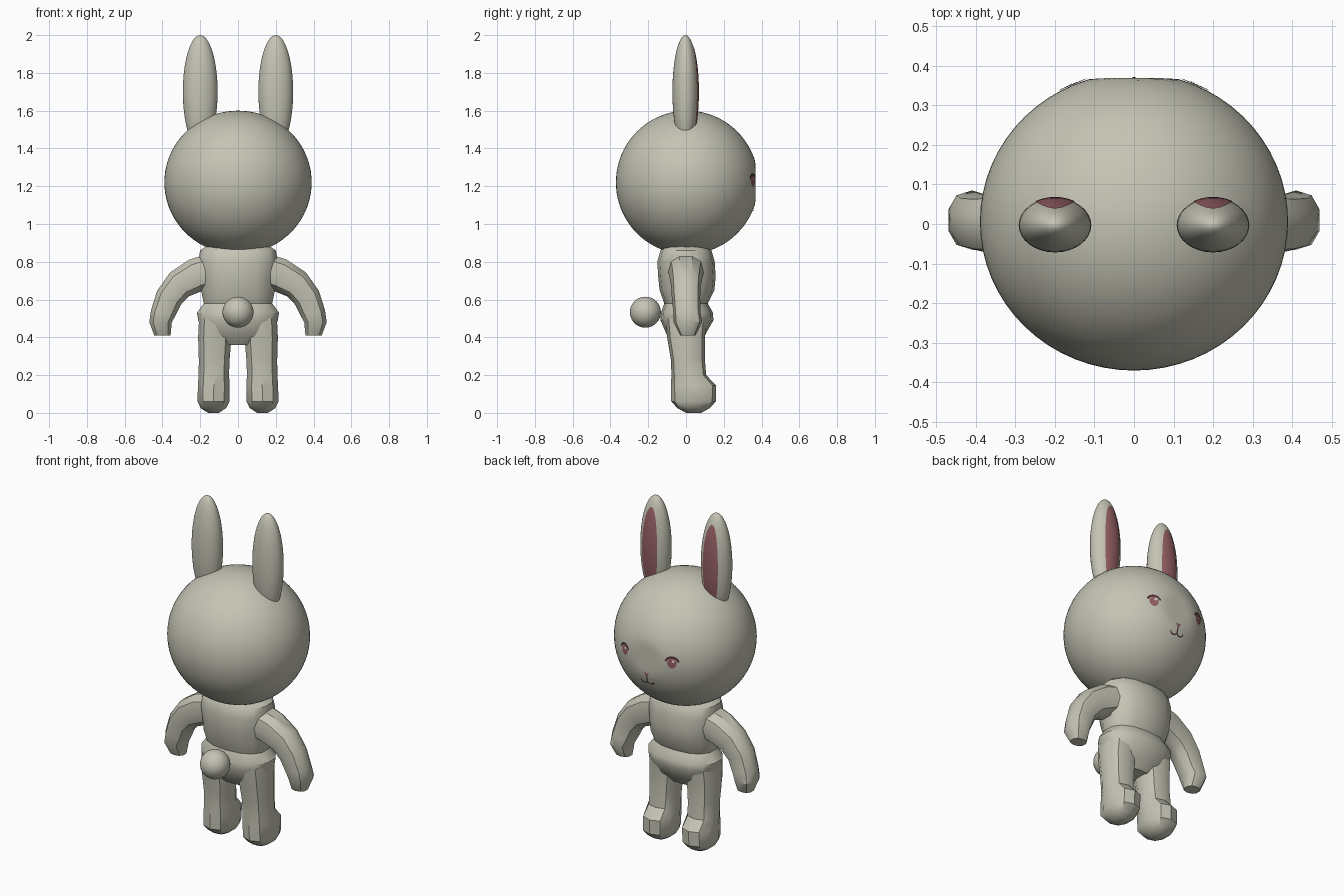
import bpy, bmesh, math
from mathutils import Vector

if "Cube" in bpy.data.objects:
    bpy.data.objects.remove(bpy.data.objects["Cube"])


def colour(name, rgb):
    m = bpy.data.materials.new(name)
    m.diffuse_color = (*rgb, 1)
    m.use_nodes = True
    m.node_tree.nodes["Principled BSDF"].inputs["Base Color"].default_value = m.diffuse_color
    return m


FUR = colour("warm_grey_fur", (0.56, 0.55, 0.46))
PINK = colour("dusty_pink", (0.30, 0.115, 0.13))
DARK = colour("dark_maroon", (0.07, 0.022, 0.03))
WHITE = colour("eye_white", (0.8, 0.75, 0.75))

HEAD_C, HEAD_R, FACE_Y = Vector((0, 0.006, 1.22)), Vector((0.39, 0.377, 0.38)), 0.369
EAR_C, EAR_R = Vector((0.2, -0.003, 1.70)), Vector((0.092, 0.069, 0.30))


def finish(name, bm, mat, angle=45):
    me = bpy.data.meshes.new(name)
    bm.to_mesh(me)
    bm.free()
    me.materials.append(mat)
    ob = bpy.data.objects.new(name, me)
    bpy.context.collection.objects.link(ob)
    bpy.ops.object.select_all(action='DESELECT')
    ob.select_set(True)
    bpy.context.view_layer.objects.active = ob
    bpy.ops.object.shade_smooth_by_angle(angle=math.radians(angle))
    return ob


def ellipsoid(name, c, r, mat, seg=48, rings=32, y_max=None):
    bm = bmesh.new()
    bmesh.ops.create_uvsphere(bm, u_segments=seg, v_segments=rings, radius=1)
    for v in bm.verts:
        v.co = Vector(c) + Vector(a * b for a, b in zip(v.co, r))
        if y_max is not None:
            v.co.y = min(v.co.y, y_max)
    return finish(name, bm, mat)


def loft(name, rings, sides, side=1, square=0.85):
    """rings: (x, y, z, half width, half depth, tilt in degrees)"""
    bm = bmesh.new()
    loops = []
    for x, y, z, rx, ry, tilt in rings:
        a = math.radians(tilt)
        loop = []
        for i in range(sides):
            t = math.tau * (i + 0.5) / sides
            c, s = math.cos(t), math.sin(t)
            u = math.copysign(abs(c) ** square, c) * rx
            w = math.copysign(abs(s) ** square, s) * ry
            loop.append(bm.verts.new((side * (x + u * math.cos(a)), y + w, z + u * math.sin(a))))
        loops.append(loop)
    for p, q in zip(loops, loops[1:]):
        for i in range(sides):
            j = (i + 1) % sides
            bm.faces.new((p[i], p[j], q[j], q[i]))
    bm.faces.new(loops[0])
    bm.faces.new(loops[-1])
    bmesh.ops.recalc_face_normals(bm, faces=bm.faces)
    return finish(name, bm, FUR, 35)


def front_y(x, z, c, r, lift, y_max=9):
    k = 1 - ((x - c.x) / r.x) ** 2 - ((z - c.z) / r.z) ** 2
    return min(c.y + r.y * math.sqrt(max(k, 0)), y_max) + lift


def plate(name, grid, mat, closed, c=HEAD_C, r=HEAD_R, lift=0.003, y_max=FACE_Y):
    """Thin skin laid on an ellipsoid, from rows of (x, z) points"""
    bm = bmesh.new()
    rows = [[bm.verts.new((x, front_y(x, z, c, r, lift, y_max), z)) for x, z in row] for row in grid]
    for p, q in zip(rows, rows[1:]):
        n = len(p)
        for i in range(n if closed else n - 1):
            j = (i + 1) % n
            bm.faces.new((p[i], p[j], q[j], q[i]))
    if closed:
        bm.faces.new(rows[-1])
    bm.normal_update()
    bmesh.ops.reverse_faces(bm, faces=[f for f in bm.faces if f.normal.y < 0])
    return finish(name, bm, mat)


def oval(name, x, z, rx, rz, mat, rings=3, n=20, **kw):
    grid = [[(x + k / rings * rx * math.cos(math.tau * i / n), z + k / rings * rz * math.sin(math.tau * i / n))
             for i in range(n)] for k in range(rings, 0, -1)]
    return plate(name, grid, mat, True, **kw)


def arc(name, x, z, rx, rz, a0, a1, width, mat, n=10):
    ts = [math.radians(a0 + (a1 - a0) * i / n) for i in range(n + 1)]
    grid = [[(x + (rx + d) * math.cos(t), z + (rz + d) * math.sin(t)) for t in ts]
            for d in (-width / 2, width / 2)]
    return plate(name, grid, mat, False, lift=0.004)


# head and tail
ellipsoid("head", HEAD_C, HEAD_R, FUR, 64, 40, FACE_Y)
ellipsoid("tail", (0, -0.215, 0.533), (0.082,) * 3, FUR, 32, 20)

# torso with pinched waist and flared hips
loft("torso", [
    (0, 0.0, 0.36, 0.09, 0.06, 0), (0, 0.0, 0.41, 0.19, 0.10, 0),
    (0, 0.005, 0.49, 0.215, 0.14, 0), (0, 0.005, 0.53, 0.222, 0.138, 0),
    (0, 0.0, 0.58, 0.185, 0.115, 0), (0, 0.005, 0.65, 0.20, 0.145, 0),
    (0, 0.005, 0.72, 0.205, 0.152, 0), (0, 0.0, 0.80, 0.215, 0.152, 0),
    (0, 0.0, 0.86, 0.205, 0.135, 0), (0, 0.0, 0.91, 0.13, 0.09, 0)], 14)

for side, tag in ((1, "right"), (-1, "left")):
    # limbs
    loft(tag + "_arm", [
        (0.10, 0.0, 0.76, 0.10, 0.10, 75), (0.22, 0.0, 0.73, 0.094, 0.09, 65),
        (0.31, 0.0, 0.68, 0.084, 0.08, 52), (0.365, 0.0, 0.61, 0.076, 0.075, 30),
        (0.395, 0.005, 0.53, 0.07, 0.072, 10), (0.41, 0.01, 0.48, 0.062, 0.075, 0),
        (0.40, 0.01, 0.41, 0.045, 0.04, 0)], 10, side)
    loft(tag + "_leg", [
        (0.12, 0.0, 0.50, 0.09, 0.11, 0), (0.123, 0.0, 0.40, 0.092, 0.10, 0),
        (0.126, 0.01, 0.28, 0.085, 0.09, 0), (0.128, 0.015, 0.20, 0.084, 0.092, 0),
        (0.128, 0.04, 0.145, 0.088, 0.12, 0), (0.13, 0.04, 0.06, 0.088, 0.118, 0),
        (0.13, 0.04, 0.025, 0.07, 0.085, 0), (0.13, 0.04, 0.0, 0.03, 0.04, 0)], 10, side)

    # ears with pink lining
    ec = Vector((side * EAR_C.x, EAR_C.y, EAR_C.z))
    ellipsoid(tag + "_ear", ec, EAR_R, FUR, 32, 32)
    oval(tag + "_ear_lining", ec.x, ec.z, 0.05, 0.245, PINK, 8, 32, c=ec, r=EAR_R, lift=0.0025, y_max=9)

    # eyes: iris, highlight and lash
    ex = side * 0.155
    oval(tag + "_iris", ex, 1.228, 0.024, 0.03, PINK)
    oval(tag + "_eye_highlight", ex - 0.007, 1.24, 0.007, 0.008, WHITE, 1, 10, lift=0.005)
    arc(tag + "_lash", ex, 1.232, 0.033, 0.031, 10, 170, 0.011, DARK)

    # half of the smiling mouth
    arc(tag + "_mouth_curve", side * 0.021, 1.088, 0.021, 0.018, 180, 360, 0.007, DARK)

# nose and the line below it
plate("nose", [[(-0.018, 1.137), (0.018, 1.137)], [(-0.004, 1.117), (0.004, 1.117)]], PINK, False, lift=0.004)
plate("mouth_line", [[(-0.0035, 1.118), (0.0035, 1.118)], [(-0.0035, 1.086), (0.0035, 1.086)]], DARK, False)
